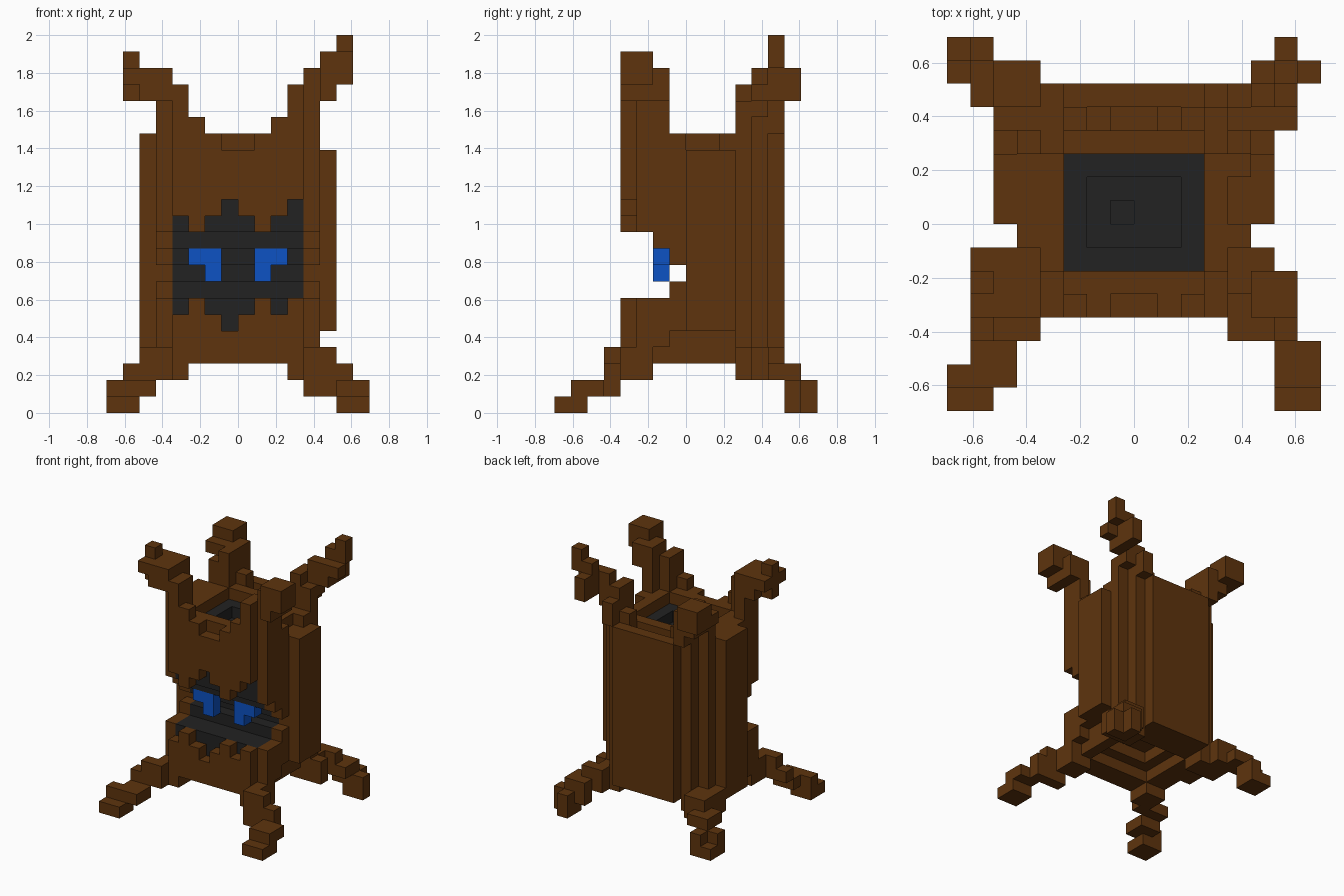
import bpy
import bmesh
import math

cube = bpy.data.objects.get("Cube")
if cube:
    bpy.data.objects.remove(cube, do_unlink=True)

U = 2 / 23          # edge of one block
cells = {}          # (i, j, k) -> part name


def fill(part, i, j, k):
    """Fill inclusive block ranges; a single number means one layer."""
    r = [(v, v) if isinstance(v, int) else v for v in (i, j, k)]
    for a in range(r[0][0], r[0][1] + 1):
        for b in range(r[1][0], r[1][1] + 1):
            for c in range(r[2][0], r[2][1] + 1):
                if part:
                    cells[a, b, c] = part
                else:
                    cells.pop((a, b, c), None)


def cut(i, j, k):
    fill(None, i, j, k)


# Trunk: stepped outline, with a bark slab on each side
fill("trunk", (3, 12), (5, 11), (3, 16))
fill("trunk", (4, 11), (4, 12), (3, 16))
fill("trunk", (5, 10), 13, (3, 16))
fill("left_bark_slab", 13, (8, 10), (5, 15))
fill("right_bark_slab", 2, (8, 10), (3, 16))

# Dark heart of the trunk
fill("dark_hollow", (4, 11), 5, (5, 12))
fill("dark_hollow", (4, 11), (6, 10), (6, 12))
fill("dark_hollow", (5, 10), (6, 10), (13, 15))

# Stepped pit in the top, slot in the back rim, notches in the other rims
cut((5, 10), (6, 10), 16)
cut((6, 9), (7, 9), 15)
cut(7, 8, (13, 14))
cut((6, 9), 12, 16)
cut((7, 8), 12, 15)
cut((7, 8), 4, 16)
cut(12, (8, 9), 16)

# Stepped recess under the trunk and an arch between the left roots
cut((5, 10), (6, 10), 3)
cut((6, 9), (7, 9), 4)
cut(12, (6, 11), 3)
cut(12, (7, 10), 4)

# Mouth: wedge cut through the full width, then gaps between the teeth
for layer, start in {7: 7, 8: 8, 9: 7, 10: 6}.items():
    cut((3, 12), (4, start - 1), layer)
for i, k in [(4, 11), ((6, 8), 11), ((10, 11), 11), (7, 12), (11, 12),
             (4, 6), ((6, 8), 6), (10, 6), (7, 5)]:
    cut(i, 4, k)

# Eyes: a wide upper row and one block below on the inner side
fill("right_eye", (5, 6), 6, 9)
fill("right_eye", 6, 6, 8)
fill("left_eye", (9, 10), 6, 9)
fill("left_eye", 9, 6, 8)

# Branches, from the rim outwards to the tip
branches = {
    "front_right_branch": [
        (4, (4, 5), (17, 19)), (3, (5, 6), (17, 19)), (5, 4, 17),
        ((2, 3), (4, 6), (19, 20)), (1, (4, 6), 20), (1, 5, (19, 21))],
    "front_left_branch": [
        (11, (4, 5), (17, 19)), (12, (5, 6), (17, 19)), (10, 4, 17),
        ((12, 13), (5, 6), (19, 20)), ((13, 14), (4, 5), (20, 21)),
        (13, 4, 19)],
    "back_right_branch": [
        (4, (11, 12), (17, 19)), (3, 11, (17, 18)), (5, 12, 17),
        (4, 13, (17, 19)), (3, (12, 13), (18, 19)), (2, 12, 19),
        ((2, 3), (13, 14), (19, 20))],
    "back_left_branch": [
        (11, (11, 12), (17, 19)), (12, 11, (17, 18)), (10, 12, 17),
        (11, 13, (17, 18)), (12, 12, (18, 20)), (13, (12, 13), (19, 20)),
        (13, 14, (19, 20)), (14, 12, 20), (14, 13, (21, 22)),
        (13, 13, 21)],
}

# Roots, from the trunk outwards to the foot
roots = {
    "front_right_root": [
        (3, (4, 5), (2, 3)), (4, (4, 5), 2), ((2, 3), 3, (2, 3)),
        ((1, 2), 3, 2), ((1, 2), (1, 2), 1), ((0, 1), (0, 1), 0),
        (0, 1, 1)],
    "front_left_root": [
        (12, (4, 5), (2, 3)), (11, (4, 5), 2), ((12, 13), 3, (2, 3)),
        ((12, 14), 3, 1), (14, 3, 2), ((14, 15), (1, 2), 1),
        ((14, 15), (0, 1), 0)],
    "back_right_root": [
        (3, (11, 12), (2, 3)), (4, (11, 12), 2), (2, (11, 12), (2, 3)),
        ((2, 3), 13, (2, 3)), ((1, 2), (13, 14), 2), ((0, 1), 14, 1),
        ((0, 1), (14, 15), 0), (1, 15, 1)],
    "back_left_root": [
        (12, (11, 12), (2, 3)), (11, (11, 12), 2), (13, 11, (2, 3)),
        ((12, 13), 13, (2, 3)), ((13, 14), (13, 14), 2),
        ((13, 14), 14, 1), (14, (14, 15), (0, 1)), (15, 14, (0, 1))],
}
for group in (branches, roots):
    for part, boxes in group.items():
        for box in boxes:
            fill(part, *box)


# Materials
def material(name, rgb):
    m = bpy.data.materials.new(name)
    m.use_nodes = True
    m.diffuse_color = (*rgb, 1)
    node = next(n for n in m.node_tree.nodes if n.type == 'BSDF_PRINCIPLED')
    node.inputs["Base Color"].default_value = (*rgb, 1)
    node.inputs["Roughness"].default_value = 1.0
    node.inputs["Specular IOR Level"].default_value = 0.0
    return m


bark = material("bark_brown", (0.112, 0.034, 0.004))
dark = material("charcoal", (0.016, 0.016, 0.016))
blue = material("eye_blue", (0.004, 0.085, 0.55))


def build(part, mat):
    """Make the outer faces of one part and merge the flat areas."""
    bm = bmesh.new()
    verts = {}

    def vert(p):
        if p not in verts:
            verts[p] = bm.verts.new(((p[0] - 8) * U, (p[1] - 8) * U, p[2] * U))
        return verts[p]

    for cell in [c for c, owner in cells.items() if owner == part]:
        for axis in range(3):
            for side in (0, 1):
                other = list(cell)
                other[axis] += 2 * side - 1
                if tuple(other) in cells:
                    continue
                corners = []
                for a, b in ((0, 0), (1, 0), (1, 1), (0, 1)):
                    p = list(cell)
                    p[axis] += side
                    p[(axis + 1) % 3] += a
                    p[(axis + 2) % 3] += b
                    corners.append(vert(tuple(p)))
                bm.faces.new(corners if side else corners[::-1])
    bmesh.ops.dissolve_limit(bm, angle_limit=math.radians(1),
                             verts=bm.verts[:], edges=bm.edges[:])
    mesh = bpy.data.meshes.new(part)
    bm.to_mesh(mesh)
    bm.free()
    mesh.materials.append(mat)
    bpy.context.scene.collection.objects.link(bpy.data.objects.new(part, mesh))


for part in sorted(set(cells.values())):
    build(part, blue if "eye" in part else dark if "hollow" in part else bark)
